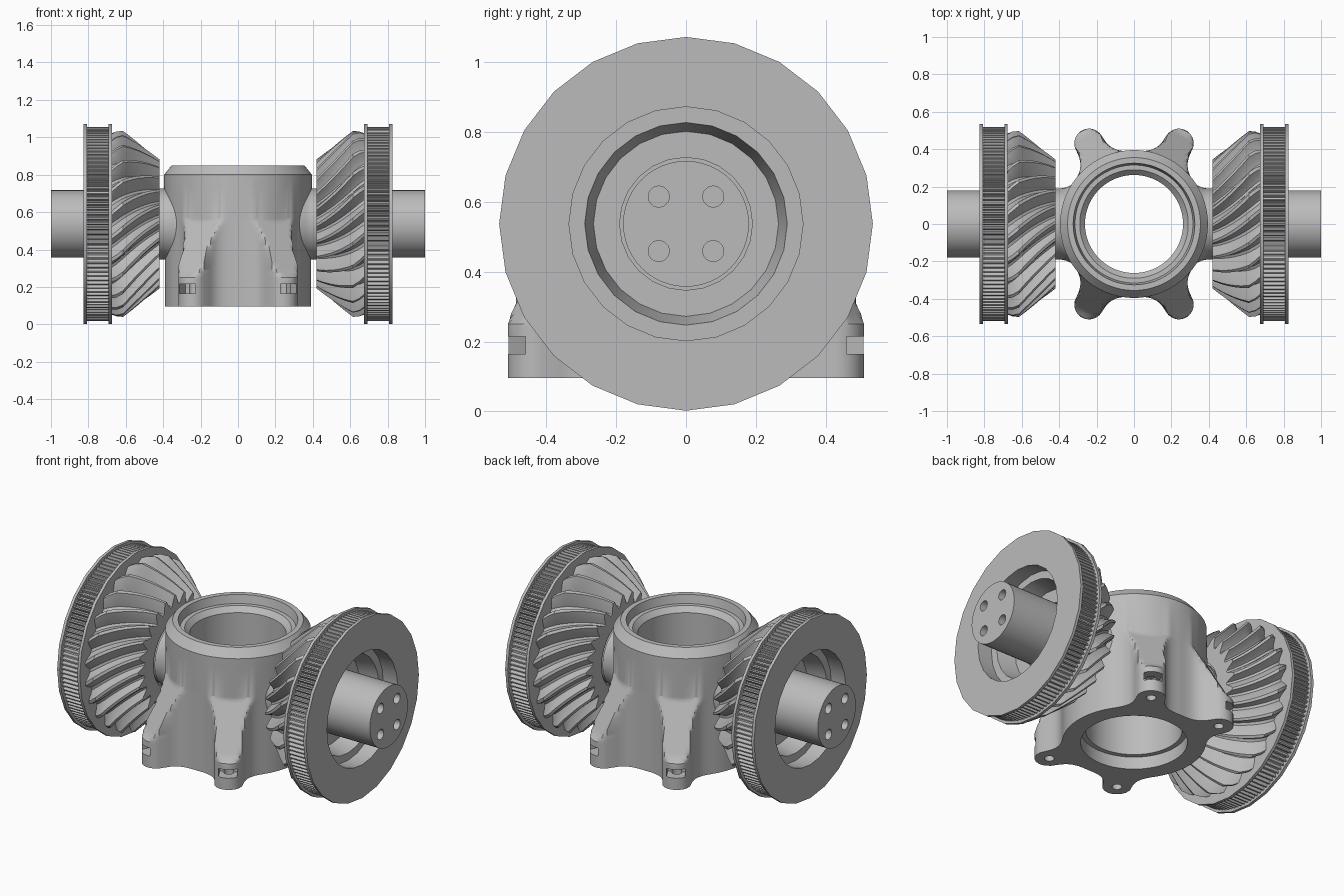
import bpy, bmesh
from math import sin, cos, pi, hypot, atan2, radians
from mathutils import Vector, Matrix

if "Cube" in bpy.data.objects:
    bpy.data.objects.remove(bpy.data.objects["Cube"])

AXLE_Z = 0.537
steel = bpy.data.materials.new("grey steel")
steel.use_nodes = True
GREY = (0.5, 0.5, 0.5, 1)
steel.diffuse_color = GREY
steel.node_tree.nodes["Principled BSDF"].inputs["Base Color"].default_value = GREY


def make(name, bm):
    bmesh.ops.recalc_face_normals(bm, faces=bm.faces)
    mesh = bpy.data.meshes.new(name)
    bm.to_mesh(mesh)
    bm.free()
    mesh.materials.append(steel)
    ob = bpy.data.objects.new(name, mesh)
    bpy.context.collection.objects.link(ob)
    return ob


def activate(ob):
    bpy.ops.object.select_all(action='DESELECT')
    ob.select_set(True)
    bpy.context.view_layer.objects.active = ob


def smooth(ob):
    activate(ob)
    bpy.ops.object.shade_smooth_by_angle(angle=radians(30))


def cut(ob, bm):
    """Subtract a shape, then drop the cutter."""
    cutter = make("cutter", bm)
    cutter.hide_render = True
    mod = ob.modifiers.new("cut", 'BOOLEAN')
    mod.operation, mod.solver, mod.object = 'DIFFERENCE', 'EXACT', cutter
    activate(ob)
    bpy.ops.object.modifier_apply(modifier=mod.name)
    bpy.data.objects.remove(cutter)


def loft(name, rings, ring_closed=True):
    """Skin a list of rings; the last ring joins the first, or ends are capped."""
    bm = bmesh.new()
    loops = [[bm.verts.new(p) for p in ring] for ring in rings]
    n = len(loops[0])
    pairs = list(zip(loops, loops[1:]))
    if ring_closed:
        pairs.append((loops[-1], loops[0]))
    for a, b in pairs:
        for i in range(n):
            j = (i + 1) % n
            bm.faces.new((a[i], a[j], b[j], b[i]))
    if not ring_closed:
        bm.faces.new(loops[0])
        bm.faces.new(loops[-1])
    return make(name, bm)


def ring_x(x, radius, n, twist=0.0):
    """Ring around the axle; radius is a number or a function of the index."""
    pts = []
    for i in range(n):
        a = pi / 2 + 2 * pi * i / n
        r = radius(i) if callable(radius) else radius
        pts.append((x, r * cos(a + twist), AXLE_Z + r * sin(a + twist)))
    return pts


def cylinder(bm, radius, length, matrix, n=24):
    bmesh.ops.create_cone(bm, cap_ends=True, segments=n, radius1=radius,
                          radius2=radius, depth=length, matrix=matrix)


# ---- Central housing: tube with four cut-back mounting legs ----
R = 0.39
LEG_X, LEG_Y, LEG_R = 0.24, 0.43, 0.08
LEG_D, LEG_A = hypot(LEG_X, LEG_Y), atan2(LEG_Y, LEG_X)
BASE, TOP = 0.095, 0.85
N = 192


def field(x, y):
    """Distance to the tube blended with a round-ended leg."""
    x, y = abs(x), abs(y)
    ux, uy = LEG_X / LEG_D, LEG_Y / LEG_D
    along = min(max(x * ux + y * uy, 0), LEG_D)
    leg = hypot(x - along * ux, y - along * uy) - LEG_R
    tube = hypot(x, y) - R
    k = 0.10
    h = max(k - abs(leg - tube), 0) / k
    return min(leg, tube) - h * h * k / 4


def footprint(a):
    lo, hi = 0.3, 0.7
    for _ in range(30):
        mid = (lo + hi) / 2
        if field(mid * cos(a), mid * sin(a)) < 0:
            lo = mid
        else:
            hi = mid
    return lo


ANGLES = [2 * pi * i / N for i in range(N)]
FOOT = [footprint(a) for a in ANGLES]


def slope(z):
    """How far out the sloping leg face lies at a height."""
    if z < 0.27:
        return 0.574 - 0.03 * max(0, (z - 0.235) / 0.035) ** 2
    return 0.544 - 0.155 * (z - 0.27) / 0.28


def body_ring(z):
    pts = []
    for a, foot in zip(ANGLES, FOOT):
        off = atan2(abs(sin(a)), abs(cos(a))) - LEG_A
        r = max(R, min(foot, slope(z) / cos(off)))
        pts.append((r * cos(a), r * sin(a), z))
    return pts


def round_ring(r, z):
    return [(r * cos(a), r * sin(a), z) for a in ANGLES]


rings = [body_ring(BASE)] + [body_ring(0.235 + 0.015 * i) for i in range(23)]
inner = [(0.395, 0.74), (0.395, 0.80), (0.355, TOP), (0.325, TOP), (0.315, 0.80),
         (0.29, 0.80), (0.262, 0.77), (0.262, 0.17), (0.29, 0.17), (0.29, BASE)]
rings += [round_ring(r, z) for r, z in inner]
housing = loft("housing", rings)

slots, holes = bmesh.new(), bmesh.new()
for sx in (-1, 1):
    for sy in (-1, 1):
        turn = Matrix.Rotation(atan2(sy * LEG_Y, sx * LEG_X), 4, 'Z')
        box = Matrix.Translation((0.57, 0, 0.19)) @ Matrix.Diagonal((0.17, 0.1, 0.05, 1))
        bmesh.ops.create_cube(slots, size=1, matrix=turn @ box)
        cylinder(holes, 0.027, 0.2, Matrix.Translation((sx * LEG_X, sy * LEG_Y, 0.13)))
cut(housing, slots)
cut(housing, holes)
smooth(housing)

# ---- One side assembly, built on +x and turned half round for the other ----
side = []

# Boss joining the housing to the axle
boss = [(0.31, 0.215), (0.345, 0.205), (0.365, 0.195), (0.39, 0.19), (0.42, 0.19)]
side.append(loft("side_boss", [ring_x(x, r, 48) for x, r in boss], False))

# Axle with four bolt holes in its end
axle = loft("axle", [ring_x(x, 0.18, 48) for x in (0.40, 1.0)], False)
bolts = bmesh.new()
for y in (-0.078, 0.078):
    for z in (-0.078, 0.078):
        place = Matrix.Translation((0.97, y, AXLE_Z + z)) @ Matrix.Rotation(pi / 2, 4, 'Y')
        cylinder(bolts, 0.03, 0.16, place)
cut(axle, bolts)
side.append(axle)

# Wheel: two flanges, recessed outer face and conical hub
wheel = [(0.825, 0.335), (0.825, 0.535), (0.808, 0.535), (0.808, 0.485),
         (0.692, 0.485), (0.692, 0.535), (0.675, 0.535), (0.675, 0.43),
         (0.43, 0.27), (0.43, 0.19), (0.62, 0.19), (0.62, 0.265),
         (0.73, 0.29), (0.73, 0.335)]
side.append(loft("wheel", [ring_x(x, r, 24) for x, r in wheel]))

# Ribbed belt track between the flanges
def rib(i):
    return 0.518 if i % 4 < 2 else 0.497


track = [(0.688, rib), (0.812, rib), (0.812, 0.47), (0.688, 0.47)]
side.append(loft("belt_track", [ring_x(x, r, 480) for x, r in track]))

# Spiral bevel gear
TEETH, STEP = 24, 6
SHAPE = (1, 0.95, 0.35, 0, 0, 0.55)


def gear_ring(x, root, tip):
    twist = -0.42 * (x - 0.42) / 0.25
    return ring_x(x, lambda i: root + (tip - root) * SHAPE[i % STEP], TEETH * STEP, twist)


gear = []
for i in range(9):
    t = i / 8
    gear.append(gear_ring(0.42 + 0.195 * t, 0.285 + 0.135 * t, 0.345 + 0.153 * t))
gear += [gear_ring(0.65, 0.435, 0.498), gear_ring(0.68, 0.44, 0.485),
         ring_x(0.68, 0.40, TEETH * STEP, -0.42), ring_x(0.42, 0.20, TEETH * STEP)]
side.append(loft("bevel_gear", gear))

# Name, smooth and duplicate the parts for the right side
for ob in side:
    smooth(ob)
    base_name = ob.name
    ob.name = "left_" + base_name
    twin = ob.copy()
    twin.name = "right_" + base_name
    twin.rotation_euler = (0, 0, pi)
    bpy.context.collection.objects.link(twin)
